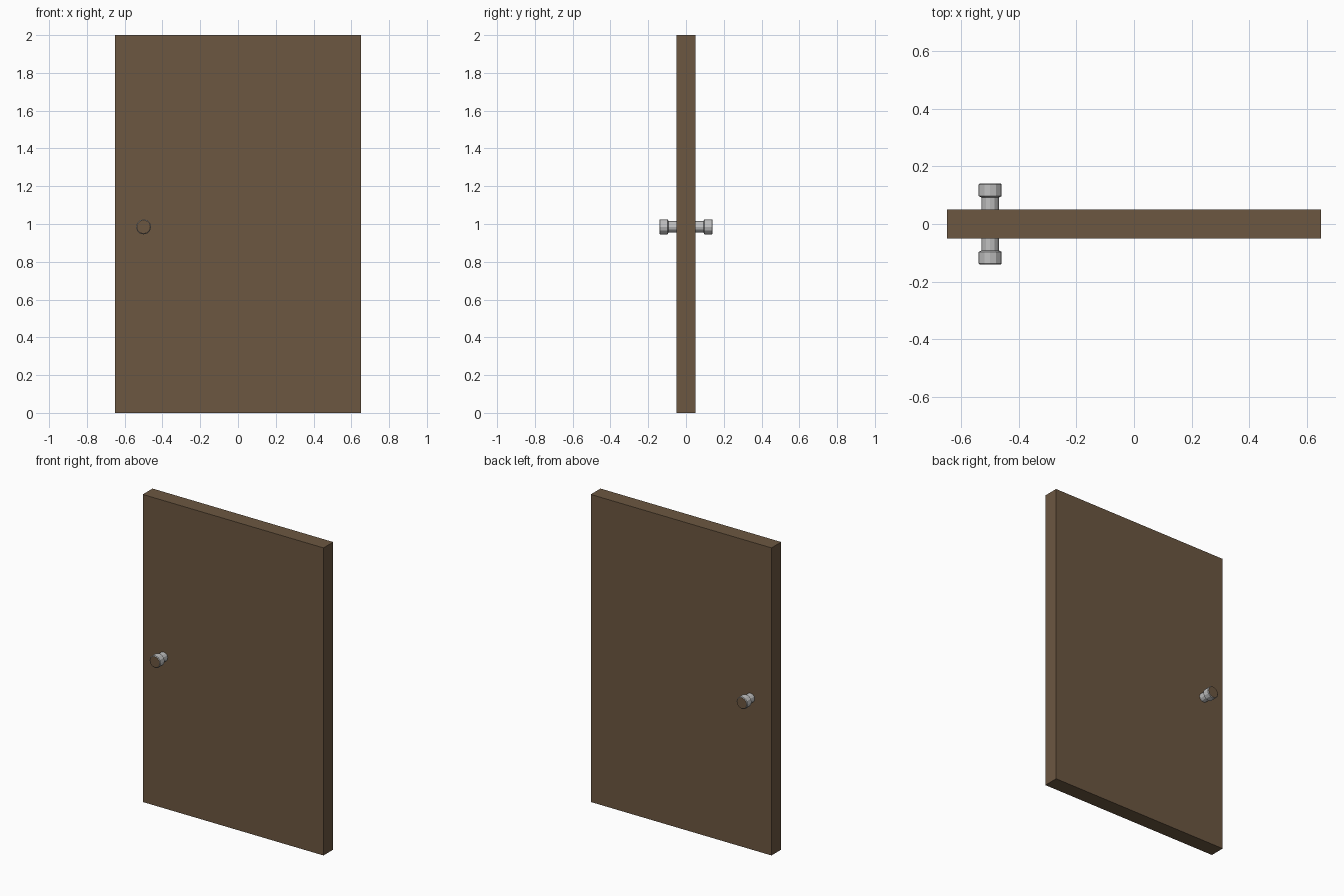
import bpy, bmesh, math
from mathutils import Matrix

if "Cube" in bpy.data.objects:
    bpy.data.objects.remove(bpy.data.objects["Cube"])


def material(name, rgb):
    m = bpy.data.materials.new(name)
    m.diffuse_color = (*rgb, 1)
    m.use_nodes = True
    m.node_tree.nodes["Principled BSDF"].inputs["Base Color"].default_value = m.diffuse_color
    return m


wood = material("brown wood", (0.150, 0.095, 0.053))
metal = material("grey metal", (0.52, 0.52, 0.52))


def make_object(name, bm, mats):
    bmesh.ops.recalc_face_normals(bm, faces=bm.faces)
    mesh = bpy.data.meshes.new(name)
    bm.to_mesh(mesh)
    bm.free()
    for m in mats:
        mesh.materials.append(m)
    ob = bpy.data.objects.new(name, mesh)
    bpy.context.collection.objects.link(ob)
    return ob


# Door slab
bm = bmesh.new()
bmesh.ops.create_cube(bm, size=1, matrix=Matrix.Translation((0, 0, 1))
                      @ Matrix.Diagonal((1.3, 0.1, 2, 1)))
make_object("door_panel", bm, [wood])

# Lathed knob profile: (radius, distance from the door's mid plane)
PROFILE = [(0.03, 0.05), (0.03, 0.092), (0.04, 0.097), (0.04, 0.137), (0.036, 0.141)]
SIDES = 12


def knob(name, side):
    bm = bmesh.new()
    rings = []
    for r, d in PROFILE:
        rings.append([bm.verts.new((-0.5 + r * math.cos(a), side * d, 0.985 + r * math.sin(a)))
                      for a in (math.tau * i / SIDES for i in range(SIDES))])
    for low, high in zip(rings, rings[1:]):
        for i in range(SIDES):
            j = (i + 1) % SIDES
            bm.faces.new((low[i], low[j], high[j], high[i]))
    # Wooden inlay on the knob end
    bm.faces.new(rings[-1]).material_index = 1
    make_object(name, bm, [metal, wood])


knob("front_knob", -1)
knob("back_knob", 1)
